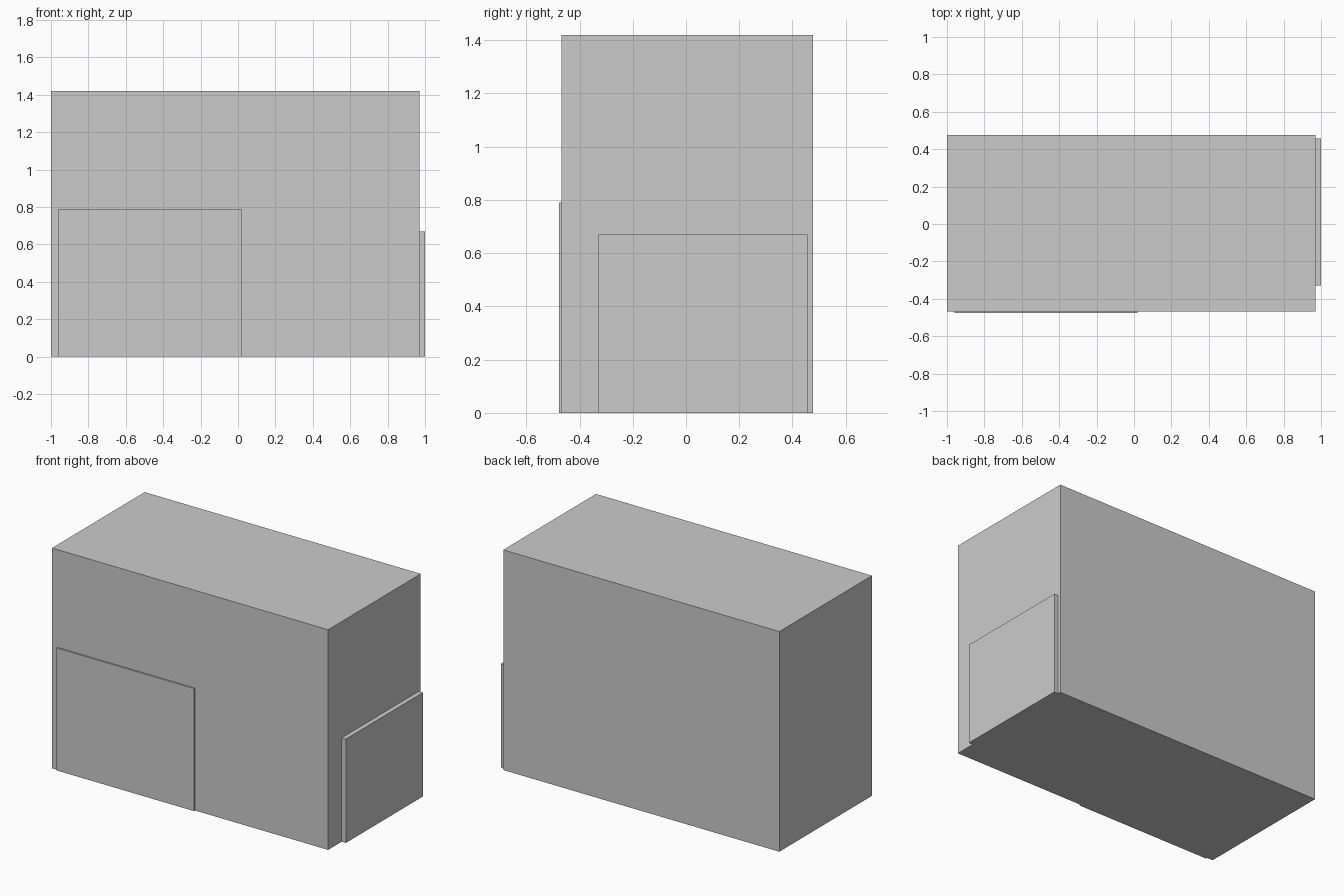
import bpy

if "Cube" in bpy.data.objects:
    bpy.data.objects.remove(bpy.data.objects["Cube"])


def box(name, lo, hi):
    """Axis-aligned box between two corners."""
    centre = [(a + b) / 2 for a, b in zip(lo, hi)]
    bpy.ops.mesh.primitive_cube_add(size=1, location=centre)
    obj = bpy.context.object
    obj.name = name
    obj.scale = [b - a for a, b in zip(lo, hi)]
    bpy.ops.object.transform_apply(location=False, rotation=False, scale=True)
    return obj


FRONT, SIDE = -0.467, 0.97  # outer faces of the main block

# Main block
box("main_block", (-1.0, FRONT, 0.0), (SIDE, 0.477, 1.42))

# Thin panel on the front face
box("front_panel", (-0.96, -0.477, 0.0), (0.02, FRONT, 0.79))

# Thicker panel on the right face
box("side_panel", (SIDE, -0.329, 0.0), (1.0, 0.457, 0.67))
